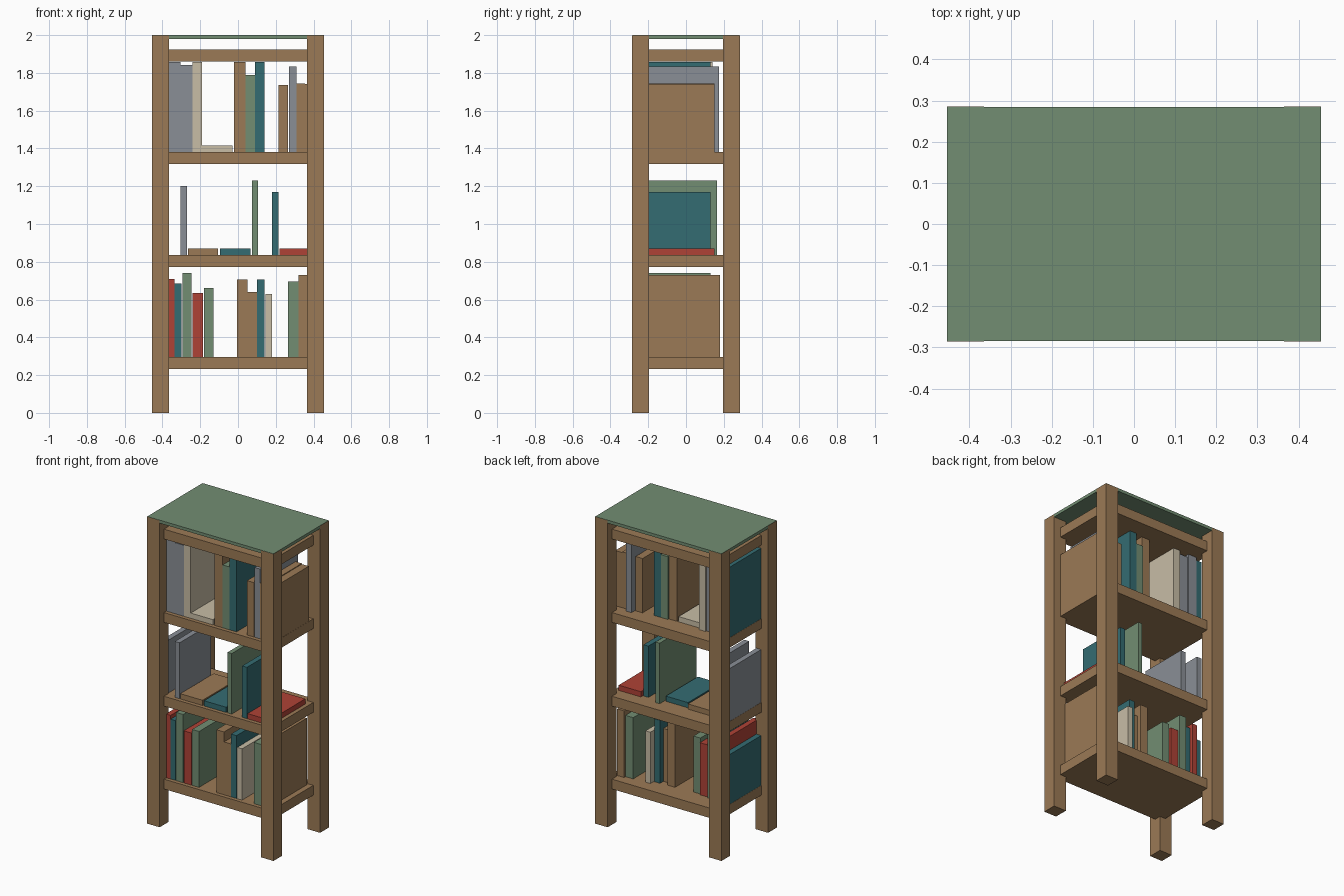
import bpy
import bmesh

cube = bpy.data.objects.get("Cube")
if cube:
    bpy.data.objects.remove(cube, do_unlink=True)


def material(name, rgb):
    m = bpy.data.materials.new(name)
    m.use_nodes = True
    color = (*rgb, 1)
    m.diffuse_color = color
    m.node_tree.nodes["Principled BSDF"].inputs["Base Color"].default_value = color
    return m


brown = material("wood_brown", (0.33, 0.195, 0.092))
green = material("sage_green", (0.17, 0.27, 0.17))
teal = material("deep_teal", (0.034, 0.15, 0.168))
red = material("brick_red", (0.43, 0.055, 0.037))
gray = material("cool_gray", (0.255, 0.275, 0.305))
cream = material("cream", (0.58, 0.51, 0.38))


def box(name, lo, hi, mat):
    """Flat-sided box between two corners."""
    bm = bmesh.new()
    bmesh.ops.create_cube(bm, size=1)
    for v in bm.verts:
        v.co = [a + (c + 0.5) * (b - a) for a, b, c in zip(lo, hi, v.co)]
    me = bpy.data.meshes.new(name)
    bm.to_mesh(me)
    bm.free()
    me.materials.append(mat)
    ob = bpy.data.objects.new(name, me)
    bpy.context.collection.objects.link(ob)
    return ob


# Four square posts
for side, sx in (("left", 1), ("right", -1)):
    for end, sy in (("front", -1), ("back", 1)):
        x, y = sx * 0.41, sy * 0.24
        box(f"{end}_{side}_post", (x - 0.045, y - 0.045, 0),
            (x + 0.045, y + 0.045, 1.998), brown)

# Boards let halfway into the posts
for name, z in (("lower_shelf", 0.232), ("middle_shelf", 0.772),
                ("upper_shelf", 1.317), ("ceiling_board", 1.86)):
    box(name, (-0.406, -0.24, z), (0.406, 0.24, z + 0.064), brown)

# Thin top panel
box("top_panel", (-0.4545, -0.2845, 1.98), (0.4545, 0.2845, 2), green)

# Books per shelf: left edge, right edge, top, back, colour
FRONT = -0.215
shelves = {
    "lower": (0.296, [
        (-.405, -.37, .62, .13, teal), (-.37, -.335, .71, .14, red),
        (-.335, -.3, .685, .12, teal), (-.295, -.245, .74, .13, green),
        (-.24, -.185, .635, .12, red), (-.18, -.13, .66, .11, green),
        (-.005, .05, .705, .12, brown), (.05, .1, .64, .09, brown),
        (.1, .14, .705, .125, teal), (.145, .18, .63, .16, cream),
        (.265, .32, .695, .165, green), (.32, .37, .73, .18, brown)]),
    "middle": (0.836, [
        (-.405, -.37, 1.18, .14, gray), (-.305, -.27, 1.2, .11, gray),
        (-.265, -.105, .87, .13, brown), (-.095, .065, .87, .115, teal),
        (.075, .105, 1.23, .165, green), (.18, .215, 1.17, .13, teal),
        (.22, .38, .87, .15, red)]),
    "upper": (1.381, [
        (-.405, -.365, 1.84, .14, teal), (-.365, -.305, 1.858, .14, gray),
        (-.305, -.24, 1.843, .13, gray), (-.24, -.19, 1.858, .14, cream),
        (-.19, -.03, 1.415, .12, cream), (-.02, .04, 1.858, .12, brown),
        (.04, .09, 1.79, .13, green), (.09, .14, 1.858, .13, teal),
        (.215, .265, 1.735, .14, brown), (.27, .31, 1.835, .175, gray),
        (.31, .355, 1.745, .15, brown), (.355, .405, 1.74, .15, brown)]),
}
for shelf, (base, books) in shelves.items():
    for i, (x0, x1, top, back, mat) in enumerate(books, 1):
        box(f"{shelf}_book_{i}", (x0, FRONT, base), (x1, back, top), mat)
